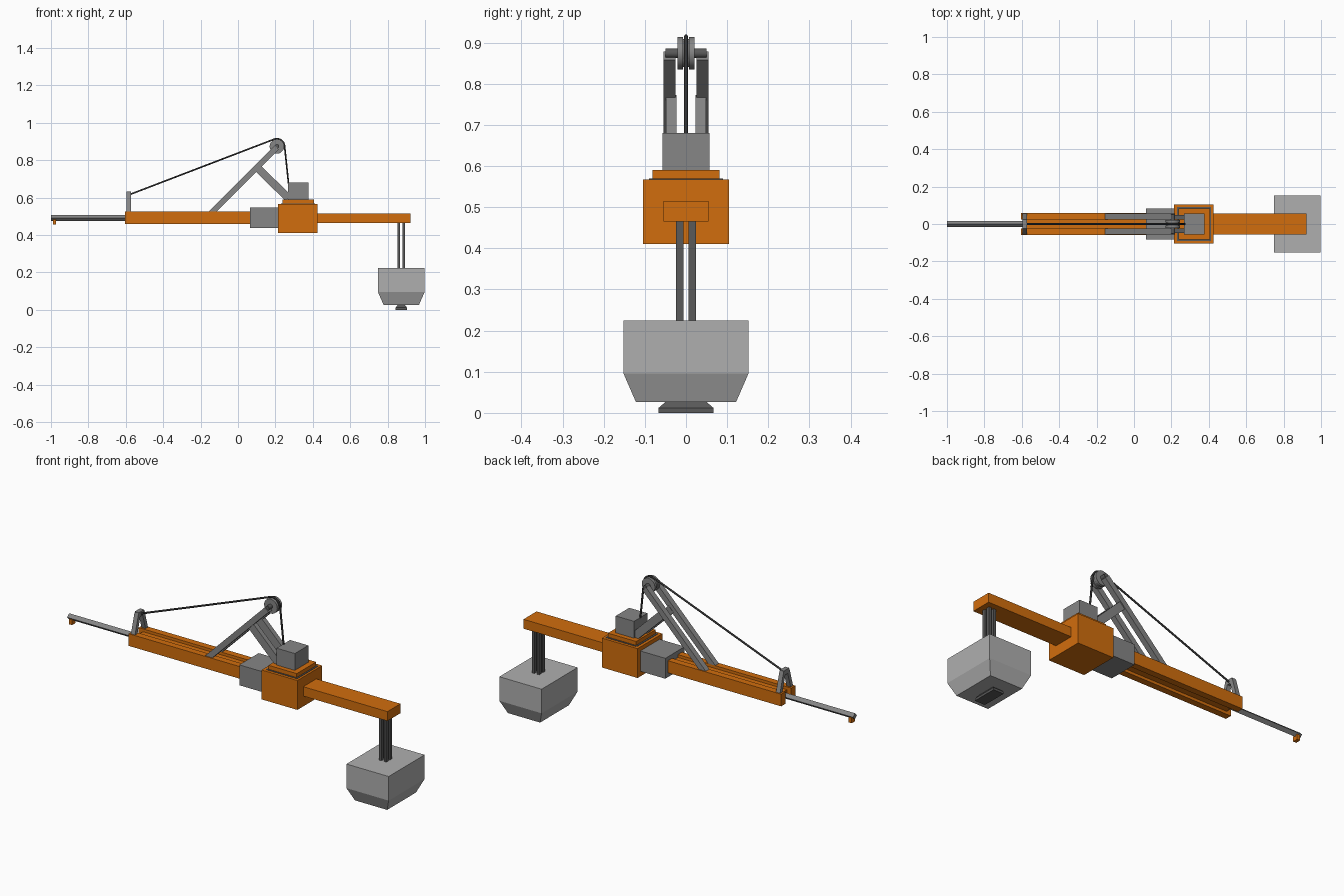
import bpy
import math
from mathutils import Vector

default = bpy.data.objects.get("Cube")
if default:
    bpy.data.objects.remove(default, do_unlink=True)


def material(name, rgb):
    m = bpy.data.materials.new(name)
    m.use_nodes = True
    m.diffuse_color = (*rgb, 1)
    m.node_tree.nodes["Principled BSDF"].inputs["Base Color"].default_value = (*rgb, 1)
    return m


ORANGE = material("orange paint", (0.64, 0.155, 0.004))
GREY = material("mid grey", (0.24, 0.24, 0.24))
LIGHT = material("light grey", (0.43, 0.43, 0.43))
DARK = material("dark grey", (0.1, 0.1, 0.1))
BLACK = material("charcoal", (0.035, 0.035, 0.035))


def mesh_object(name, verts, faces, mat):
    me = bpy.data.meshes.new(name)
    me.from_pydata(verts, [], faces)
    me.materials.append(mat)
    ob = bpy.data.objects.new(name, me)
    bpy.context.collection.objects.link(ob)
    return ob


def loft(name, rings, mat):
    """Skin a stack of equal-sized rings and cap both ends."""
    n = len(rings[0])
    verts = [v for ring in rings for v in ring]
    faces = [tuple(reversed(range(n))), tuple(range(len(verts) - n, len(verts)))]
    for r in range(len(rings) - 1):
        for i in range(n):
            a, b = r * n + i, r * n + (i + 1) % n
            faces.append((a, b, b + n, a + n))
    return mesh_object(name, verts, faces, mat)


def tapered(name, cx, levels, mat):
    """Rectangular levels (z, half x, half y) around x = cx, y = 0."""
    rings = [[(cx - a, -b, z), (cx + a, -b, z), (cx + a, b, z), (cx - a, b, z)]
             for z, a, b in levels]
    return loft(name, rings, mat)


def box(name, x, y, z, mat):
    rings = [[(x[0], y[0], h), (x[1], y[0], h), (x[1], y[1], h), (x[0], y[1], h)] for h in z]
    return loft(name, rings, mat)


def beam(name, start, end, across, half, mat):
    """Square-cut bar; across is a unit axis, half = (across, other)."""
    start, end, across = Vector(start), Vector(end), Vector(across)
    other = (end - start).normalized().cross(across)
    a, o = across * half[0], other * half[1]
    rings = [[p - a - o, p + a - o, p + a + o, p - a + o] for p in (start, end)]
    return loft(name, rings, mat)


def cylinder(name, loc, radius, depth, mat, sides=20):
    bpy.ops.mesh.primitive_cylinder_add(vertices=sides, radius=radius, depth=depth,
                                        location=loc, rotation=(math.pi / 2, 0, 0))
    ob = bpy.context.object
    ob.name = name
    ob.data.materials.append(mat)
    bpy.ops.object.shade_smooth_by_angle()
    return ob


# Central housing with stepped cap and motor block
box("housing", (0.213, 0.425), (-0.105, 0.105), (0.41, 0.567), ORANGE)
box("cap_seal", (0.229, 0.413), (-0.09, 0.09), (0.566, 0.569), DARK)
box("housing_cap", (0.238, 0.405), (-0.082, 0.082), (0.567, 0.59), ORANGE)
box("motor_block", (0.268, 0.376), (-0.057, 0.057), (0.59, 0.68), GREY)
box("coupling_block", (0.065, 0.213), (-0.082, 0.082), (0.437, 0.546), GREY)

# Long arm: twin rails around a recessed web
for side, s in (("left", 1), ("right", -1)):
    box("long_arm_rail_" + side, (-0.605, 0.07), sorted((s * 0.025, s * 0.06)),
        (0.46, 0.525), ORANGE)
box("long_arm_web", (-0.58, 0.07), (-0.026, 0.026), (0.475, 0.51), ORANGE)

# Sliding rod with end hook
r = 0.016
loft("sliding_rod", [[(x, -r, 0.49), (x, 0, 0.49 - r), (x, r, 0.49), (x, 0, 0.49 + r)]
                     for x in (-1.0, -0.57)], GREY)
box("rod_hook", (-0.99, -0.972), (-0.014, 0.014), (0.455, 0.483), ORANGE)

# Short arm
box("short_arm", (0.42, 0.923), (-0.055, 0.055), (0.465, 0.515), ORANGE)

# Hanging weight and its rods
WX = 0.873
tapered("weight", WX, [(0.027, 0.095, 0.122), (0.096, 0.125, 0.152), (0.225, 0.125, 0.152)], LIGHT)
tapered("weight_foot", WX, [(0, 0.03, 0.067), (0.012, 0.03, 0.067), (0.028, 0.018, 0.048)], DARK)
for dx in (-0.014, 0.014):
    for y in (-0.015, 0.015):
        box("hanger_rod", (WX + dx - 0.007, WX + dx + 0.007), (y - 0.009, y + 0.009),
            (0.222, 0.468), DARK)

# Mast legs and braces
PX, PZ = 0.208, 0.874
for side, s in (("left", 1), ("right", -1)):
    beam("mast_leg_" + side, (-0.145, s * 0.04, 0.515), (PX, s * 0.04, PZ - 0.006),
         (0, 1, 0), (0.015, 0.015), GREY)
    beam("mast_brace_" + side, (0.105, s * 0.036, 0.758), (0.27, s * 0.036, 0.597),
         (0, 1, 0), (0.013, 0.021), GREY)

# Pulley
cylinder("pulley_axle", (PX, 0, PZ), 0.012, 0.1, DARK, 12)
cylinder("pulley_core", (PX, 0, PZ), 0.034, 0.03, GREY)
for y in (-0.014, 0.014):
    cylinder("pulley_flange", (PX, y, PZ), 0.039, 0.014, GREY)

# Cable anchor frame
for side, s in (("left", 1), ("right", -1)):
    beam("anchor_leg_" + side, (-0.583, s * 0.046, 0.52), (-0.583, s * 0.015, 0.625),
         (1, 0, 0), (0.012, 0.01), GREY)
box("anchor_top", (-0.595, -0.571), (-0.022, 0.022), (0.607, 0.632), GREY)

# Cable wrapped over the pulley
path = [(-0.583, 0, 0.615)]
for k in range(9):
    a = math.radians(110 - k * 13)
    path.append((PX + 0.041 * math.cos(a), 0, PZ + 0.041 * math.sin(a)))
path.append((0.27, 0, 0.677))
curve = bpy.data.curves.new("cable", "CURVE")
curve.dimensions = "3D"
curve.bevel_depth = 0.005
curve.bevel_resolution = 1
curve.use_fill_caps = True
spline = curve.splines.new("POLY")
spline.points.add(len(path) - 1)
for point, co in zip(spline.points, path):
    point.co = (*co, 1)
curve.materials.append(BLACK)
bpy.context.collection.objects.link(bpy.data.objects.new("cable", curve))
